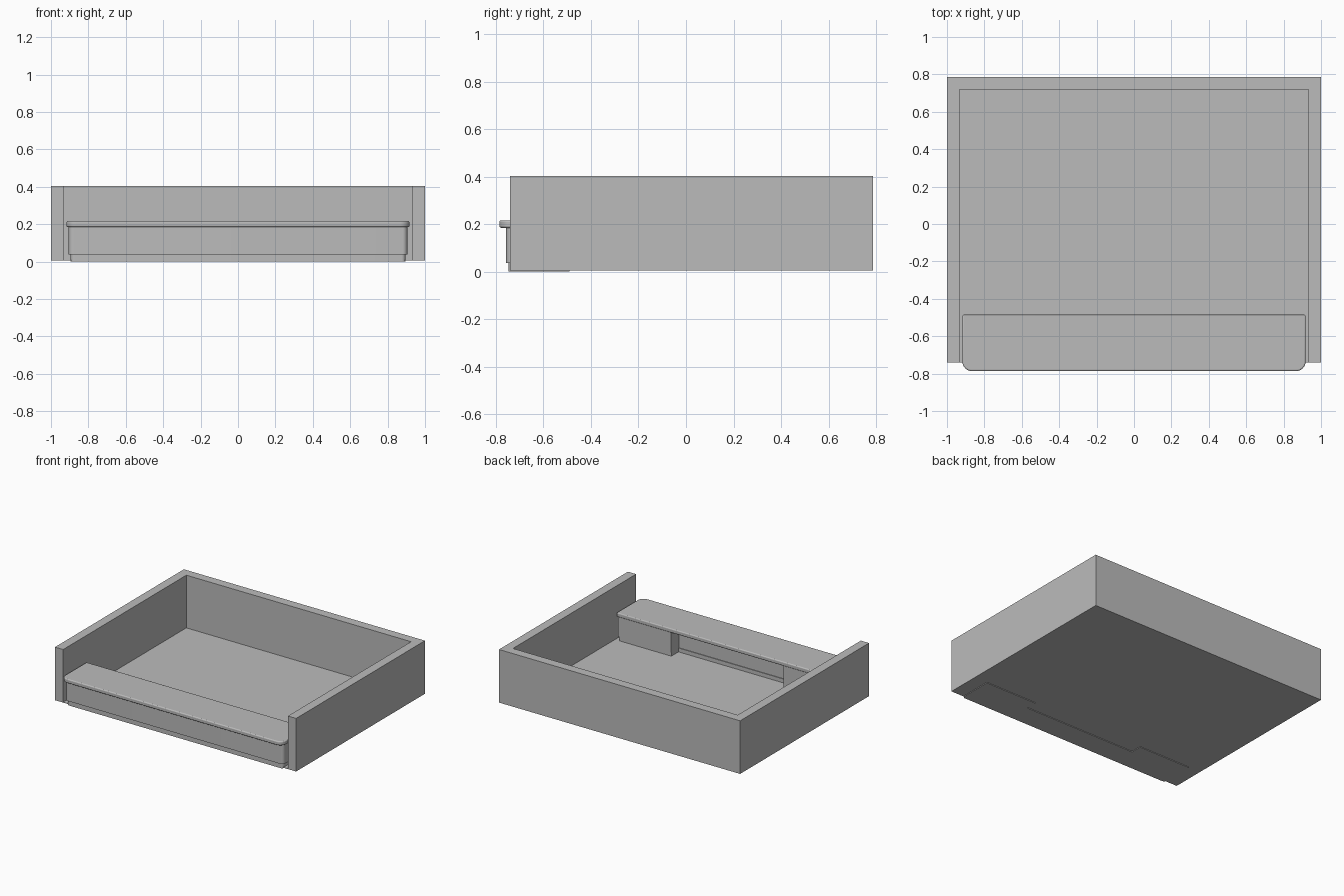
import bpy, bmesh, math

if "Cube" in bpy.data.objects:
    bpy.data.objects.remove(bpy.data.objects["Cube"])

grey = bpy.data.materials.new("mid grey")
grey.diffuse_color = (0.5, 0.5, 0.5, 1)
grey.use_nodes = True
grey.node_tree.nodes["Principled BSDF"].inputs["Base Color"].default_value = grey.diffuse_color


def prism(name, outline, z0, z1, bevel=0):
    """Extrude a counter-clockwise plan outline from z0 to z1."""
    bm = bmesh.new()
    face = bm.faces.new([bm.verts.new((x, y, z0)) for x, y in outline])
    ext = bmesh.ops.extrude_face_region(bm, geom=[face])
    for v in ext["geom"]:
        if isinstance(v, bmesh.types.BMVert):
            v.co.z = z1
    bmesh.ops.recalc_face_normals(bm, faces=bm.faces)
    me = bpy.data.meshes.new(name)
    bm.to_mesh(me)
    bm.free()
    ob = bpy.data.objects.new(name, me)
    bpy.context.collection.objects.link(ob)
    me.materials.append(grey)
    if bevel:
        m = ob.modifiers.new("edge", "BEVEL")
        m.width, m.segments, m.limit_method = bevel, 3, "ANGLE"
        m.angle_limit = math.radians(40)
    bpy.ops.object.select_all(action="DESELECT")
    ob.select_set(True)
    bpy.context.view_layer.objects.active = ob
    bpy.ops.object.shade_smooth_by_angle(angle=math.radians(30))
    return ob


def counter_outline(hx, front, back, r, leg_x=None, recess=None):
    """Plan with rounded front corners and an optional knee recess at the back."""
    pts = []
    for sx, a0 in ((-1, 180), (1, 270)):
        for i in range(9):
            a = math.radians(a0 + i * 90 / 8)
            pts.append((sx * (hx - r) + r * math.cos(a), front + r + r * math.sin(a)))
    pts.append((hx, back))
    if leg_x:
        pts += [(leg_x, back), (leg_x, recess), (-leg_x, recess), (-leg_x, back)]
    pts.append((-hx, back))
    return pts


# Room shell: three walls, open at the front, on a thin floor
F, B, T = -0.74, 0.787, 0.068
prism("floor", [(-1, F), (1, F), (1, B), (-1, B)], 0.005, 0.008)
prism("walls", [(-1, F), (-1 + T, F), (-1 + T, B - T), (1 - T, B - T),
                (1 - T, F), (1, F), (1, B), (-1, B)], 0.008, 0.403)

# Counter: plinth, body with two pedestals, and rounded worktop
prism("counter_plinth", counter_outline(0.895, -0.747, -0.49, 0.02, 0.465, -0.575), 0, 0.037)
prism("counter_body", counter_outline(0.905, -0.757, -0.488, 0.025, 0.465, -0.58), 0.037, 0.186)
prism("counter_top", counter_outline(0.917, -0.786, -0.485, 0.05), 0.185, 0.216, 0.007)
